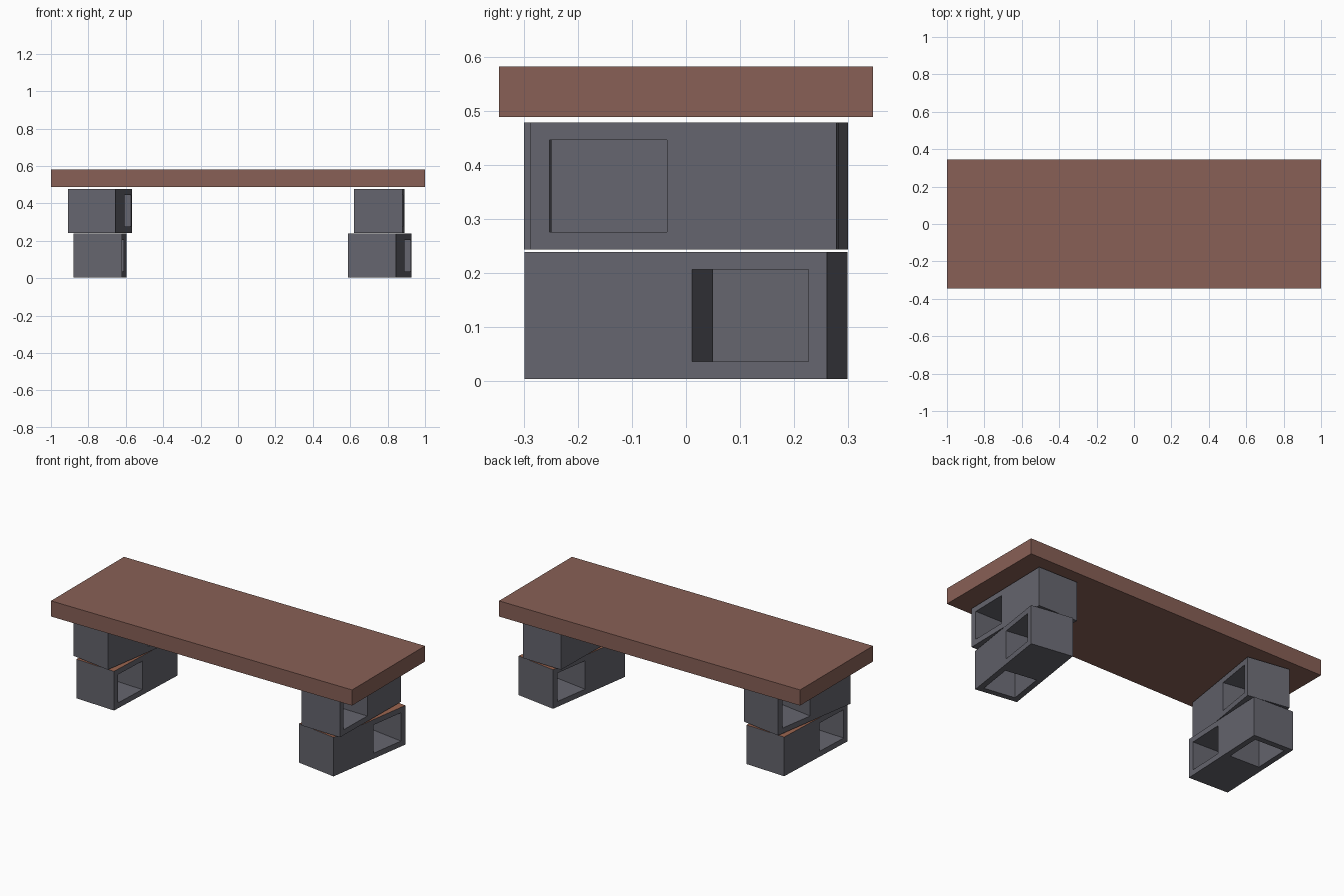
import bpy, math

if "Cube" in bpy.data.objects:
    bpy.data.objects.remove(bpy.data.objects["Cube"])

W, L, H = 0.258, 0.567, 0.235      # block width, length, height
WALL = 0.033


def material(name, rgb):
    m = bpy.data.materials.new(name)
    m.diffuse_color = (*rgb, 1)
    m.use_nodes = True
    m.node_tree.nodes["Principled BSDF"].inputs["Base Color"].default_value = m.diffuse_color
    return m


brown = material("brown wood", (0.246, 0.117, 0.093))
grey = material("grey concrete", (0.130, 0.130, 0.156))
rust = material("rusty brown", (0.33, 0.13, 0.08))


def box(name, size, loc):
    bpy.ops.mesh.primitive_cube_add(size=1, location=loc)
    ob = bpy.context.object
    ob.name = name
    ob.scale = size
    bpy.ops.object.transform_apply(location=True, rotation=False, scale=True)
    return ob


def block(name, x, y, z, angle, side):
    """Hollow block: a cross hole in one half (side = +1 back), an upright hole in the other."""
    ob = box(name, (W, L, H), (0, 0, H / 2))
    ob.data.materials.append(grey)
    ob.data.materials.append(rust)
    cutters = [
        box("cross_hole_cutter", (W * 2, 0.218, 0.170), (0, side * 0.14, H / 2)),
        box("upright_hole_cutter", (W - 2 * WALL, 0.218, H * 2), (0, -side * 0.14, H / 2)),
    ]
    bpy.context.view_layer.objects.active = ob
    for c in cutters:
        mod = ob.modifiers.new("hole", 'BOOLEAN')
        mod.operation = 'DIFFERENCE'
        mod.solver = 'EXACT'
        mod.object = c
        bpy.ops.object.modifier_apply(modifier=mod.name)
        bpy.data.objects.remove(c)
    # upper rim is rusty brown, the rest grey
    for p in ob.data.polygons:
        p.material_index = 1 if p.normal.z > 0.9 and p.center.z > H - 0.001 else 0
    ob.location = (x, y, z)
    ob.rotation_euler.z = math.radians(angle)


# Two loosely stacked blocks at each end
block("lower_left_block", -0.738, 0, 0.003, -2.5, -1)
block("upper_left_block", -0.738, 0, 0.243, -9.0, 1)
block("lower_right_block", 0.759, 0, 0.003, -8.6, 1)
block("upper_right_block", 0.755, -0.002, 0.243, -1.0, -1)

# Seat plank
plank = box("seat_plank", (2, 0.692, 0.094), (0, 0, 0.535))
plank.data.materials.append(brown)
